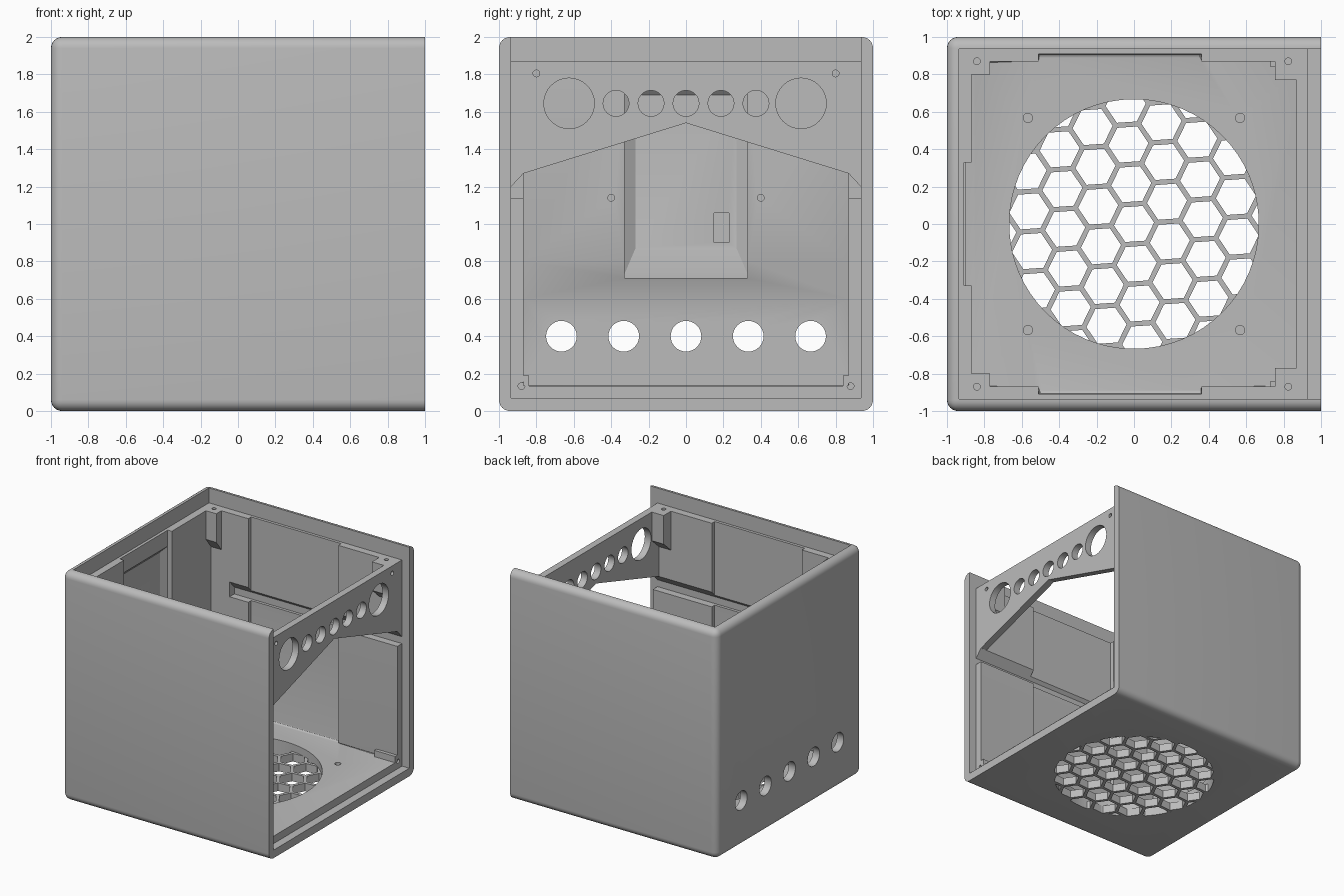
import bpy, bmesh, math
from mathutils import Vector

if "Cube" in bpy.data.objects:
    bpy.data.objects.remove(bpy.data.objects["Cube"])

grey = bpy.data.materials.new("light_grey")
grey.diffuse_color = (0.5, 0.5, 0.5, 1)
grey.use_nodes = True
grey.node_tree.nodes["Principled BSDF"].inputs["Base Color"].default_value = grey.diffuse_color


def make(name, bm):
    bmesh.ops.recalc_face_normals(bm, faces=bm.faces)
    me = bpy.data.meshes.new(name)
    bm.to_mesh(me)
    bm.free()
    me.materials.append(grey)
    ob = bpy.data.objects.new(name, me)
    bpy.context.collection.objects.link(ob)
    return ob


def add_prism(bm, base, top):
    """Loft between two matching outlines."""
    a = [bm.verts.new(p) for p in base]
    b = [bm.verts.new(p) for p in top]
    bm.faces.new(a[::-1])
    bm.faces.new(b)
    for i in range(len(a)):
        j = (i + 1) % len(a)
        bm.faces.new((a[i], a[j], b[j], b[i]))


def place(axis, u, v, w):
    return {'x': (w, u, v), 'y': (u, w, v), 'z': (u, v, w)}[axis]


def prism(name, axis, pts, lo, hi):
    bm = bmesh.new()
    add_prism(bm, [place(axis, u, v, lo) for u, v in pts],
              [place(axis, u, v, hi) for u, v in pts])
    return make(name, bm)


def box(name, x0, x1, y0, y1, z0, z1):
    return prism(name, 'z', [(x0, y0), (x1, y0), (x1, y1), (x0, y1)], z0, z1)


def circle(u, v, r, n=32, turn=0.0):
    return [(u + r * math.cos(turn + 2 * math.pi * i / n),
             v + r * math.sin(turn + 2 * math.pi * i / n)) for i in range(n)]


def rod(axis, u, v, r, lo, hi, n=32):
    return prism("cutter", axis, circle(u, v, r, n), lo, hi)


def cut(target, *cutters):
    bpy.context.view_layer.objects.active = target
    for c in cutters:
        m = target.modifiers.new("cut", 'BOOLEAN')
        m.operation, m.solver, m.object = 'DIFFERENCE', 'EXACT', c
        bpy.ops.object.modifier_apply(modifier=m.name)
        bpy.data.objects.remove(c)


# Shell: block rounded everywhere except round its open right end
bm = bmesh.new()
bmesh.ops.create_cube(bm, size=2)
bmesh.ops.translate(bm, verts=bm.verts, vec=(0, 0, 1))
edges = [e for e in bm.edges if min(v.co.x for v in e.verts) < 0.9]
bmesh.ops.bevel(bm, geom=edges, offset=0.06, segments=6, profile=0.5,
                affect='EDGES', clamp_overlap=True)
for v in bm.verts:
    v.co.x = min(1, v.co.x)
shell = make("case_shell", bm)

# Lid and side panel recesses
cut(shell, box("cutter", -0.935, 1.1, -0.935, 0.935, 1.87, 2.1),
    box("cutter", 0.93, 1.1, -0.935, 0.935, 0.07, 2.1))

# Main cavity with shallow side pockets and a softened floor edge
half = [(1.05, 0.87), (0.36, 0.87), (0.36, 0.91), (-0.51, 0.91),
        (-0.51, 0.87), (-0.87, 0.87)]
outline = half + [(x, -y) for x, y in reversed(half)]
bm = bmesh.new()
add_prism(bm, [(x, y, 0.135) for x, y in outline],
          [(x, y, 1.95) for x, y in outline])
low = [e for e in bm.edges if all(v.co.z < 0.2 for v in e.verts)]
bmesh.ops.bevel(bm, geom=low, offset=0.02, segments=3, profile=0.5,
                affect='EDGES')
cut(shell, make("cutter", bm))

# Rear wall: thinner lower part, stepped central pocket, small slot
cut(shell,
    prism("cutter", 'y', [(-0.8, 0.8), (-0.87, 0.8), (-0.935, 0.6),
                          (-0.935, 0.137), (-0.8, 0.137)], -0.869, 0.869),
    box("cutter", -0.91, -0.8, -0.33, 0.33, 0.71, 1.95))
bm = bmesh.new()
add_prism(bm, [(-0.9095, y, z) for y, z in
               ((-0.33, 0.73), (0.33, 0.73), (0.33, 1.73), (-0.33, 1.73))],
          [(-0.945, y, z) for y, z in
           ((-0.27, 0.87), (0.27, 0.87), (0.27, 1.69), (-0.27, 1.69))])
cut(shell, make("cutter", bm),
    box("cutter", -0.965, -0.92, 0.15, 0.23, 0.9, 1.06))

# Vent holes and screw holes in the rear wall
for i in range(-2, 3):
    cut(shell, rod('x', i * 0.333, 0.4, 0.082, -1.1, -0.8))
for s in (-1, 1):
    cut(shell, rod('x', s * 0.4, 1.14, 0.018, -0.92, -0.8, 16))

# Shelf grooves along both side walls, floor and frame screw holes
for s in (-1, 1):
    cut(shell, prism("cutter", 'x', [(s * 0.86, 1.28), (s * 0.935, 1.2),
                                     (s * 0.935, 1.14), (s * 0.86, 1.14)],
                     -0.69, 1.05),
        rod('x', s * 0.88, 0.133, 0.018, 0.85, 1.1, 16))
    for x in (-0.567, 0.567):
        cut(shell, rod('z', x, s * 0.567, 0.025, 0.06, 0.2, 16))

# Round fan opening in the floor
cut(shell, rod('z', 0, 0, 0.667, -0.1, 0.3, 64))

# Honeycomb grille filling the opening
grille = prism("honeycomb_grille", 'z', circle(0, 0, 0.667, 64), 0, 0.07)
pitch, tilt = 0.213, math.radians(4)
across = Vector((math.cos(tilt), math.sin(tilt)))
up = Vector((-math.sin(tilt), math.cos(tilt)))
bm = bmesh.new()
for i in range(-5, 6):
    for j in range(-5, 6):
        c = across * i * pitch * 0.866 + up * (j + (i % 2) / 2) * pitch
        if c.length < 0.78:
            hexa = circle(c.x, c.y, (pitch - 0.027) / math.sqrt(3), 6, tilt)
            add_prism(bm, [(x, y, -0.1) for x, y in hexa],
                      [(x, y, 0.2) for x, y in hexa])
cut(grille, make("cutter", bm))

# Gabled port panel across the open end
panel = prism("port_panel", 'x', [(0, 1.54), (0.87, 1.27), (0.87, 1.87),
                                  (-0.87, 1.87), (-0.87, 1.27)], 0.87, 0.93)
ports = [(-0.625, 1.645, 0.135), (0.615, 1.645, 0.135),
         (-0.8, 1.805, 0.018), (0.8, 1.805, 0.018)]
ports += [(i * 0.187, 1.645, 0.069) for i in range(-2, 3)]
for y, z, r in ports:
    cut(panel, rod('x', y, z, r, 0.8, 1.0))

parts = [shell, grille, panel]

# Tapered screw bosses under the lid, and small feet by the open end
for s in (-1, 1):
    for side, x0, x1, inner, hole in (("rear", -0.87, -0.77, 0.80, -0.84),
                                      ("front", 0.87, 0.755, 0.77, 0.825)):
        boss = prism(side + "_corner_boss", 'x',
                     [(s * 0.87, 1.87), (s * inner, 1.87), (s * inner, 1.62),
                      (s * 0.87, 1.53)], min(x0, x1), max(x0, x1))
        for ob in (boss, shell):
            cut(ob, rod('z', hole, s * 0.87, 0.018, 1.74, 1.95, 16))
        parts.append(boss)
    y = sorted((s * 0.84, s * 0.87))
    parts.append(box("frame_foot", 0.73, 0.93, y[0], y[1], 0.135, 0.19))

# Smooth the rounded surfaces while keeping edges crisp
bpy.ops.object.select_all(action='DESELECT')
for ob in parts:
    ob.select_set(True)
bpy.context.view_layer.objects.active = shell
bpy.ops.object.shade_smooth_by_angle(angle=math.radians(30))
